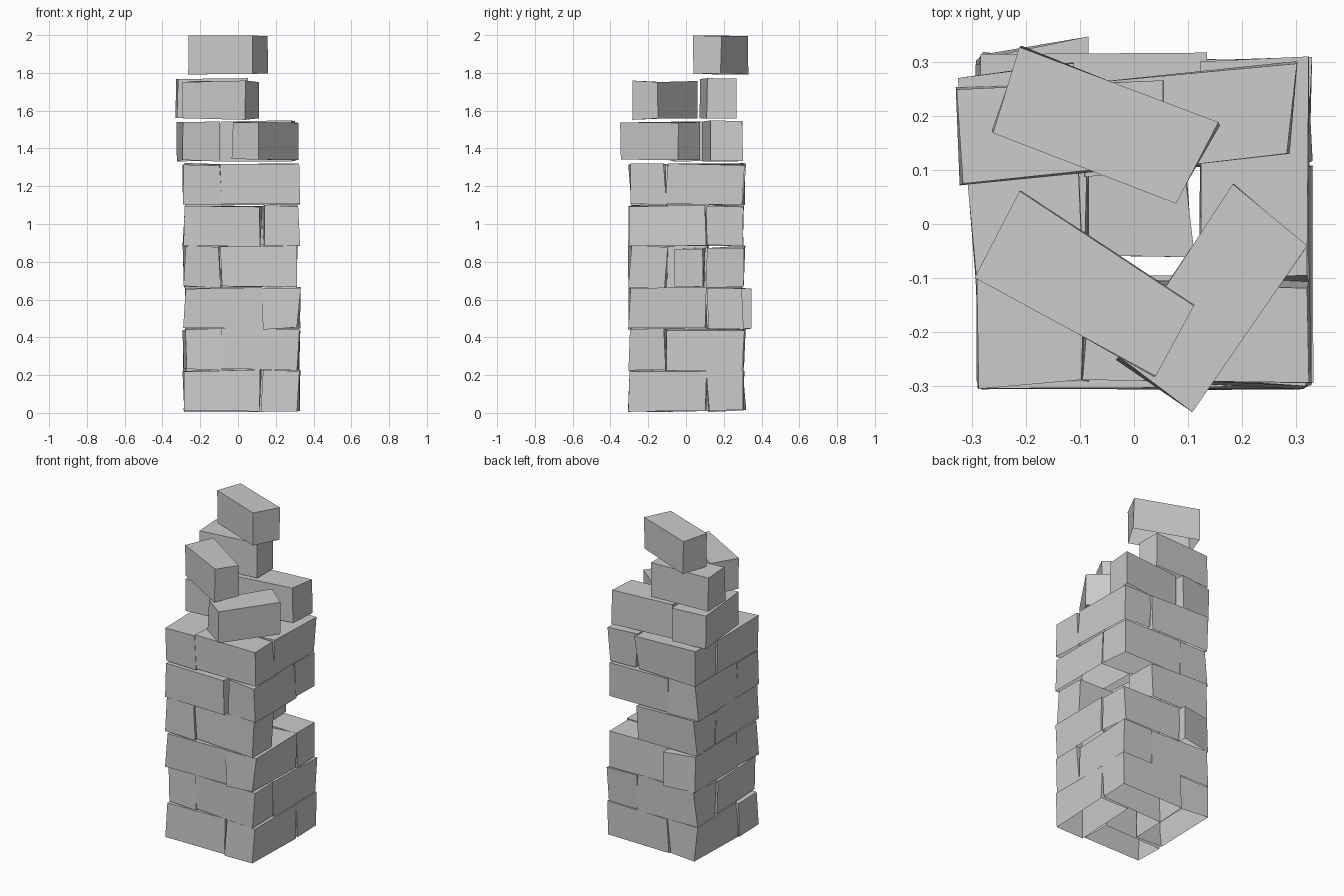
import bpy, bmesh, random
from mathutils import Vector

if "Cube" in bpy.data.objects:
    bpy.data.objects.remove(bpy.data.objects["Cube"])

random.seed(7)
STEP, HEIGHT = 0.2187, 0.213
HALF, LENGTH, WIDTH = 0.302, 0.407, 0.19
CENTRE = Vector((0.019, 0.005))


def brick(name, corners, z0, z1, jit=0.012, zjit=0.007):
    """Rough-hewn, open-bottomed block: counter-clockwise plan corners, slightly uneven."""
    r = random.uniform
    bm = bmesh.new()
    rings = []
    for z in (z0, z1):
        rings.append([bm.verts.new((x + r(-jit, jit), y + r(-jit, jit), max(0, z + r(-zjit, zjit))))
                      for x, y in corners])
    low, high = rings
    bm.faces.new(high)
    for i in range(4):
        j = (i + 1) % 4
        bm.faces.new((low[i], low[j], high[j], high[i]))
    mesh = bpy.data.meshes.new(name)
    bm.to_mesh(mesh)
    bm.free()
    ob = bpy.data.objects.new(name, mesh)
    bpy.context.collection.objects.link(ob)


# Six pinwheel courses, alternating direction; the fourth lacks its right brick
SIDES = ("front", "right", "back", "left")
for course in range(6):
    z = 0.01 + course * STEP
    for k, side in enumerate(SIDES):
        if course == 3 and side == "right":
            continue
        x0, x1 = -HALF, -HALF + LENGTH
        if course % 2:
            x0, x1 = -x1, -x0
        pts = [(x0, -HALF), (x1, -HALF), (x1, -HALF + WIDTH), (x0, -HALF + WIDTH)]
        for _ in range(k):
            pts = [(-y, x) for x, y in pts]
        if course == 2 and side == "left":      # brick corner poking out at the back
            pts = [(x, y + (0.03 if y > 0 and x > -0.2 else 0)) for x, y in pts]
        pts = [Vector(p) + CENTRE for p in pts]
        brick(f"course_{course + 1}_{side}_brick", pts, z, z + HEIGHT)

# Loose brick inside the gap of the fourth course
brick("inner_brick", [(-0.08, -0.06), (0.11, -0.06), (0.095, 0.09), (-0.09, 0.10)], 0.67, 0.87, 0.003)

# Loosely placed bricks at the broken top
LOOSE = [
    ("seventh_left_brick", [(-0.295, -0.10), (-0.095, -0.06), (-0.115, 0.30), (-0.325, 0.27)], 1.335, 1.54),
    ("seventh_back_brick", [(-0.09, 0.09), (0.285, 0.13), (0.30, 0.298), (-0.09, 0.262)], 1.335, 1.545),
    ("seventh_right_brick", [(-0.03, -0.25), (0.112, -0.345), (0.318, -0.04), (0.187, 0.075)], 1.34, 1.535),
    ("eighth_front_brick", [(-0.295, -0.10), (0.038, -0.28), (0.11, -0.15), (-0.21, 0.06)], 1.555, 1.755),
    ("eighth_back_brick", [(-0.32, 0.075), (0.055, 0.11), (0.055, 0.27), (-0.33, 0.25)], 1.56, 1.77),
    ("top_brick", [(-0.265, 0.17), (0.08, 0.04), (0.158, 0.185), (-0.21, 0.33)], 1.795, 1.995),
]
for name, pts, z0, z1 in LOOSE:
    brick(name, pts, z0, z1, 0.004, 0.005)
